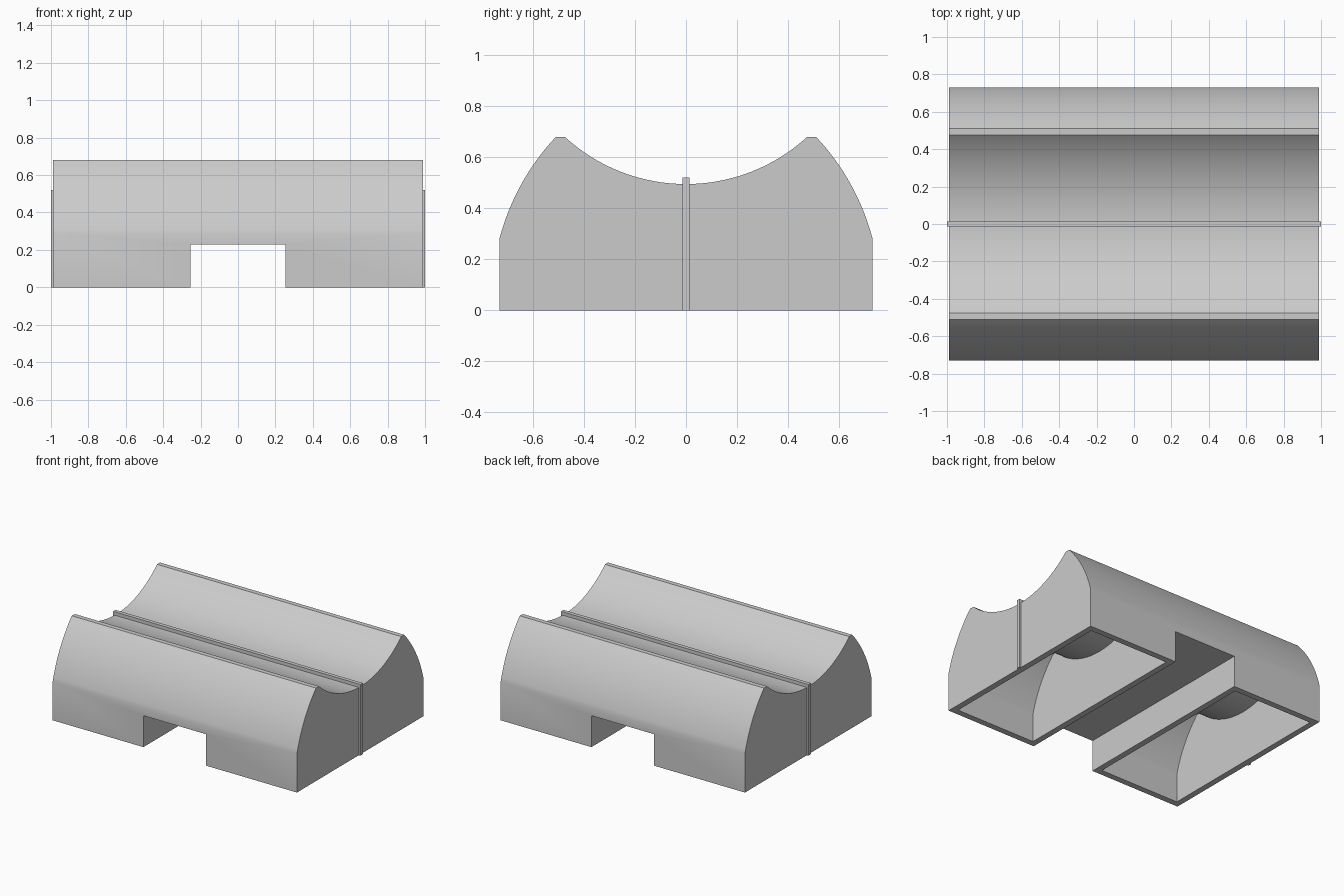
import bpy, bmesh, math
from mathutils import Vector

cube = bpy.data.objects.get("Cube")
if cube:
    bpy.data.objects.remove(cube, do_unlink=True)

grey = bpy.data.materials.new("plain grey")
grey.use_nodes = True
colour = (0.6, 0.6, 0.6, 1)
grey.diffuse_color = colour
grey.node_tree.nodes["Principled BSDF"].inputs["Base Color"].default_value = colour


def extrude(name, points, offset):
    """Prism: a closed outline pushed along an offset."""
    bm = bmesh.new()
    face = bm.faces.new([bm.verts.new(p) for p in points])
    geom = bmesh.ops.extrude_face_region(bm, geom=[face])["geom"]
    moved = [g for g in geom if isinstance(g, bmesh.types.BMVert)]
    bmesh.ops.translate(bm, verts=moved, vec=offset)
    bmesh.ops.recalc_face_normals(bm, faces=bm.faces)
    mesh = bpy.data.meshes.new(name)
    bm.to_mesh(mesh)
    bm.free()
    mesh.materials.append(grey)
    obj = bpy.data.objects.new(name, mesh)
    bpy.context.collection.objects.link(obj)
    return obj


def arc(a, b, rise, steps):
    """Circular arc from a to b, bulging to the left of the chord by rise."""
    a, b = Vector(a), Vector(b)
    chord = b - a
    half = chord.length / 2
    radius = (half * half + rise * rise) / (2 * rise)
    side = Vector((-chord.y, chord.x)).normalized()
    centre = (a + b) / 2 + side * (rise - radius)
    sweep = math.asin(half / radius)
    along = chord.normalized()
    angles = [sweep * (2 * i / steps - 1) for i in range(steps + 1)]
    return [centre + radius * (along * math.sin(t) + side * math.cos(t)) for t in angles]


def cradle(x, half, floor, shoulder, outer, inner, top, dip):
    """Cross-section with curved flanks, narrow crests and a concave saddle."""
    flank = arc((-half, shoulder), (-outer, top), 0.028, 16)
    saddle = arc((inner, top), (-inner, top), top - dip, 40)[::-1]
    mirrored = [Vector((-p.x, p.y)) for p in reversed(flank)]
    outline = [Vector((-half, floor))] + flank + saddle + mirrored + [Vector((half, floor))]
    return [(x, p.x, p.y) for p in outline]


# Solid cradle block
END = 0.988
body = extrude("cradle_body", cradle(-END, 0.73, 0, 0.285, 0.51, 0.475, 0.68, 0.495),
               (2 * END, 0, 0))

# Cross channel underneath and a hollow inside each foot
w, h = 0.254, 0.23
cutters = [extrude("channel_cutter",
                   [(-w, -1, -0.1), (w, -1, -0.1), (w, -1, h), (-w, -1, h)], (0, 2, 0))]
for start in (-0.944, 0.298):
    cutters.append(extrude("foot_hollow_cutter",
                           cradle(start, 0.685, -0.1, 0.205, 0.475, 0.445, 0.575, 0.385),
                           (0.646, 0, 0)))

bpy.context.view_layer.objects.active = body
for cutter in cutters:
    cutter.hide_render = True
    cut = body.modifiers.new("cut", "BOOLEAN")
    cut.operation = "DIFFERENCE"
    cut.solver = "EXACT"
    cut.object = cutter
    bpy.ops.object.modifier_apply(modifier=cut.name)
    bpy.data.objects.remove(cutter, do_unlink=True)

# Thin centre rib wrapping over the saddle and down both ends
right = [(1, 0), (1, 0.52)]
under = [(0.97, 0.47), (0.97, 0)]
outline = ([(-x, z) for x, z in right] + right[::-1] + under[::-1]
           + [(-x, z) for x, z in under])
rib = extrude("centre_rib", [(x, -0.014, z) for x, z in outline], (0, 0.028, 0))

# Smooth curves with crisp corners
bpy.ops.object.select_all(action="DESELECT")
for obj in (body, rib):
    obj.select_set(True)
bpy.context.view_layer.objects.active = body
bpy.ops.object.shade_smooth_by_angle(angle=math.radians(30))
